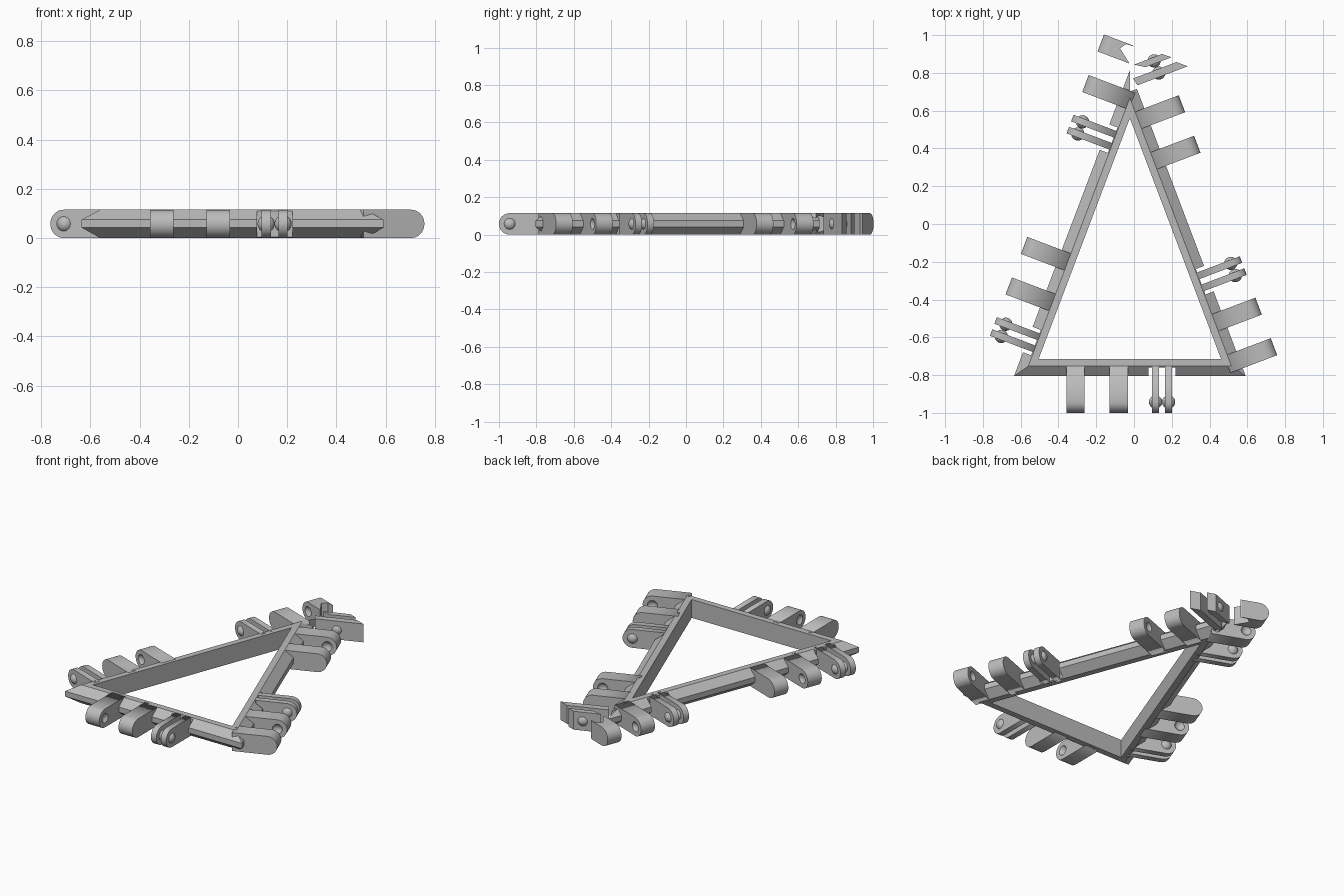
import bpy, bmesh
from math import pi, sin, cos, tan, atan2, hypot
from mathutils import Matrix, Vector

cube = bpy.data.objects.get("Cube")
if cube:
    bpy.data.objects.remove(cube)

H, BAR, FLAT, REACH = 0.115, 0.09, 0.038, 0.285
MID, R = H / 2, H / 2
PIN = REACH - R                      # distance of hinge axis from inner edge
BALL = 0.035
HALF_W, GAP, PLATE = 0.048, 0.034, 0.0185

grey = bpy.data.materials.new("plain_grey")
grey.use_nodes = True
grey.diffuse_color = (0.5, 0.5, 0.5, 1)
grey.node_tree.nodes["Principled BSDF"].inputs["Base Color"].default_value = (0.5, 0.5, 0.5, 1)


def add_object(name, bm, matrix):
    bmesh.ops.recalc_face_normals(bm, faces=bm.faces[:])
    mesh = bpy.data.meshes.new(name)
    bm.to_mesh(mesh)
    bm.free()
    mesh.materials.append(grey)
    obj = bpy.data.objects.new(name, mesh)
    obj.matrix_world = matrix
    bpy.context.collection.objects.link(obj)
    return obj


def loft(name, first, last, matrix):
    """Solid between two matching outlines."""
    bm = bmesh.new()
    a = [bm.verts.new(p) for p in first]
    b = [bm.verts.new(p) for p in last]
    bm.faces.new(a)
    bm.faces.new(b[::-1])
    for i in range(len(a)):
        j = (i + 1) % len(a)
        bm.faces.new((a[i], b[i], b[j], a[j]))
    return add_object(name, bm, matrix)


def plan_block(name, outline, matrix, z0=0.0, z1=H):
    """Upright block from an outline of (along, outward) points."""
    return loft(name, [(s, -n, z0) for s, n in outline],
                [(s, -n, z1) for s, n in outline], matrix)


def ball(name, s, matrix):
    bm = bmesh.new()
    bmesh.ops.create_uvsphere(bm, u_segments=24, v_segments=12, radius=BALL,
                              matrix=Matrix.Translation((s, -PIN, MID)))
    for f in bm.faces:
        f.smooth = True
    return add_object(name, bm, matrix)


def boolean(obj, cutter, operation="DIFFERENCE"):
    mod = obj.modifiers.new("cut", "BOOLEAN")
    mod.object, mod.operation, mod.solver = cutter, operation, "EXACT"
    bpy.context.view_layer.update()
    deps = bpy.context.evaluated_depsgraph_get()
    mesh = bpy.data.meshes.new_from_object(obj.evaluated_get(deps))
    obj.modifiers.clear()
    obj.data = mesh
    bpy.data.objects.remove(cutter)


def arm(name, s, half, matrix):
    """Round-ended hinge arm reaching out from the bar."""
    steps = 16
    outline = [(0.02, 0)]
    outline += [(PIN + R * cos(t), MID + R * sin(t))
                for t in (-pi / 2 + pi * i / steps for i in range(steps + 1))]
    outline += [(0.02, H)]
    obj = loft(name, [(s - half, -n, z) for n, z in outline],
               [(s + half, -n, z) for n, z in outline], matrix)
    for f in obj.data.polygons:          # round only the curved rim
        f.use_smooth = len(f.vertices) == 4 and abs(f.normal.x) < 0.5
    return obj


def knuckle(name, s, dent_side, matrix):
    obj = arm(name, s, HALF_W, matrix)
    dent = ball("dent", s + dent_side * (HALF_W + 0.018), matrix)
    boolean(obj, dent)
    return obj


def clip_balls(name, s, matrix):
    for side in (-1, 1):
        ball(name + "_ball", s + side * (GAP + PLATE - 0.018), matrix)


def clip(name, s, matrix):
    for side in (-1, 1):
        arm(name + "_plate", s + side * GAP, PLATE, matrix)
    clip_balls(name, s, matrix)


def bar(name, length, half_a, half_b, notches, matrix):
    """Mitred bar with a bevelled outer edge, notched behind each clip."""
    section = [(0, 0), (FLAT, 0), (BAR, 0.042), (BAR, 0.075), (FLAT, H), (0, H)]
    obj = loft(name, [(-n / tan(half_a), -n, z) for n, z in section],
               [(length + n / tan(half_b), -n, z) for n, z in section], matrix)
    for s in notches:
        box = [(s - 0.072, 0.044), (s + 0.072, 0.044), (s + 0.072, 0.2), (s - 0.072, 0.2)]
        boolean(obj, plan_block("notch", box, matrix, -0.1, 0.3))


# Inner triangle corners, counterclockwise
left, right, apex = Vector((-0.505, -0.715)), Vector((0.461, -0.715)), Vector((-0.022, 0.56))
base_half = atan2(apex.y - left.y, apex.x - left.x) / 2
apex_half = pi / 2 - 2 * base_half

# name, start, end, half angles at both ends, start of each hinge set
sides = [
    ("front", left, right, base_half, base_half, [0.195]),
    ("right", right, apex, base_half, apex_half, [-0.038, 1.108]),
    ("left", apex, left, apex_half, base_half, [-0.318, 0.828]),
]
STEP = 0.2295

for name, a, b, half_a, half_b, sets in sides:
    d = b - a
    frame = Matrix.Translation((a.x, a.y, 0)) @ Matrix.Rotation(atan2(d.y, d.x), 4, "Z")
    bar(name + "_bar", hypot(d.x, d.y), half_a, half_b, [s + 2 * STEP for s in sets], frame)
    for s in sets:
        first = knuckle(name + "_knuckle_a", s, 1, frame)
        knuckle(name + "_knuckle_b", s + STEP, -1, frame)
        c = s + 2 * STEP
        if s < -0.2:
            # Detached end of the knuckle past the apex
            keep = [(-0.19, 1.1), (0, 0.94), (-0.042, 0.952), (-0.074, 0.931), (-0.026, 0.852),
                    (-0.026, 0.8), (-0.3, 0.85)]
            boolean(first, plan_block("keep", [(x, -y) for x, y in keep], Matrix(), -0.1, 0.3),
                    "INTERSECT")
        if c < d.length:
            clip(name + "_clip", c, frame)
        else:
            # Detached clip past the apex, with slanted ends
            plan_block("loose_clip_inner_plate", [(c - 0.055, 0.10), (c - 0.055, 0.384),
                       (c - 0.013, 0.336), (c - 0.013, 0.09)], frame)
            plan_block("loose_clip_outer_plate", [(c + 0.02, 0.173), (c + 0.02, 0.32),
                       (c + 0.054, 0.28), (c + 0.054, 0.121)], frame)
            clip_balls("loose_clip", c, frame)
